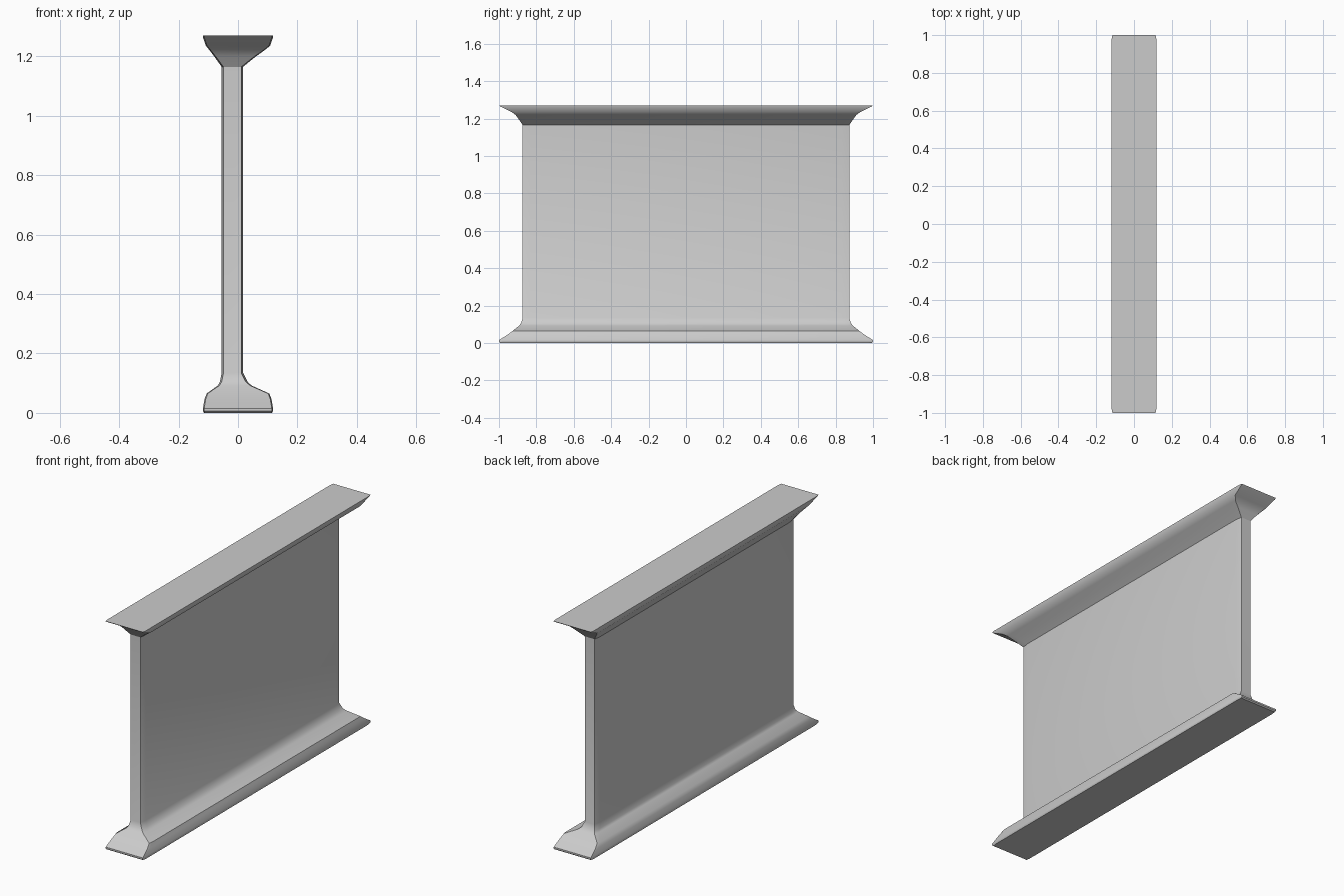
import bpy
import bmesh
import math

cube = bpy.data.objects.get("Cube")
if cube:
    bpy.data.objects.remove(cube, do_unlink=True)

GREY = (0.6, 0.6, 0.6, 1.0)
mat = bpy.data.materials.new("plain grey")
mat.use_nodes = True
mat.diffuse_color = GREY
mat.node_tree.nodes["Principled BSDF"].inputs["Base Color"].default_value = GREY


def ring(bm, z, x0, x1, y, cx, cy):
    """Rectangle with chamfered corners at height z."""
    pts = [(x0 + cx, -y), (x1 - cx, -y), (x1, cy - y), (x1, y - cy),
           (x1 - cx, y), (x0 + cx, y), (x0, y - cy), (x0, cy - y)]
    return [bm.verts.new((px, py, z)) for px, py in pts]


def loft(name, sections):
    """Skin a stack of rings and cap both ends."""
    bm = bmesh.new()
    rings = [ring(bm, *s) for s in sections]
    for a, b in zip(rings, rings[1:]):
        for i in range(len(a)):
            j = (i + 1) % len(a)
            bm.faces.new((a[i], a[j], b[j], b[i]))
    bm.faces.new(rings[0][::-1])
    bm.faces.new(rings[-1])
    bmesh.ops.recalc_face_normals(bm, faces=bm.faces)
    mesh = bpy.data.meshes.new(name)
    bm.to_mesh(mesh)
    bm.free()
    mesh.materials.append(mat)
    obj = bpy.data.objects.new(name, mesh)
    bpy.context.collection.objects.link(obj)
    bpy.ops.object.select_all(action="DESELECT")
    obj.select_set(True)
    bpy.context.view_layer.objects.active = obj
    bpy.ops.object.shade_smooth_by_angle(angle=math.radians(30))


# Off-centre wall section shared by all parts: x0, x1, half length, chamfers
WALL = (-0.055, 0.017, 0.873, 0.006, 0.04)

# Flared foot, wall panel and flared cap form one continuous skin
loft("wall_panel", [
    # foot
    (0.0, -0.115, 0.115, 0.993, 0.004, 0.02),
    (0.006, -0.118, 0.118, 1.0, 0.004, 0.02),
    (0.015, -0.118, 0.118, 1.0, 0.004, 0.02),
    (0.045, -0.113, 0.113, 0.953, 0.004, 0.02),
    (0.065, -0.106, 0.106, 0.926, 0.004, 0.02),
    (0.092, -0.068, 0.046, 0.893, 0.005, 0.03),
    (0.105, -0.061, 0.032, 0.882, 0.006, 0.04),
    # wall
    (0.135, *WALL),
    (1.165, *WALL),
    # cap
    (1.2, -0.08, 0.06, 0.897, 0.005, 0.03),
    (1.22, -0.095, 0.088, 0.912, 0.004, 0.02),
    (1.236, -0.108, 0.108, 0.934, 0.004, 0.02),
    (1.264, -0.118, 0.118, 0.993, 0.004, 0.02),
    (1.27, -0.118, 0.118, 1.0, 0.004, 0.02),
])
